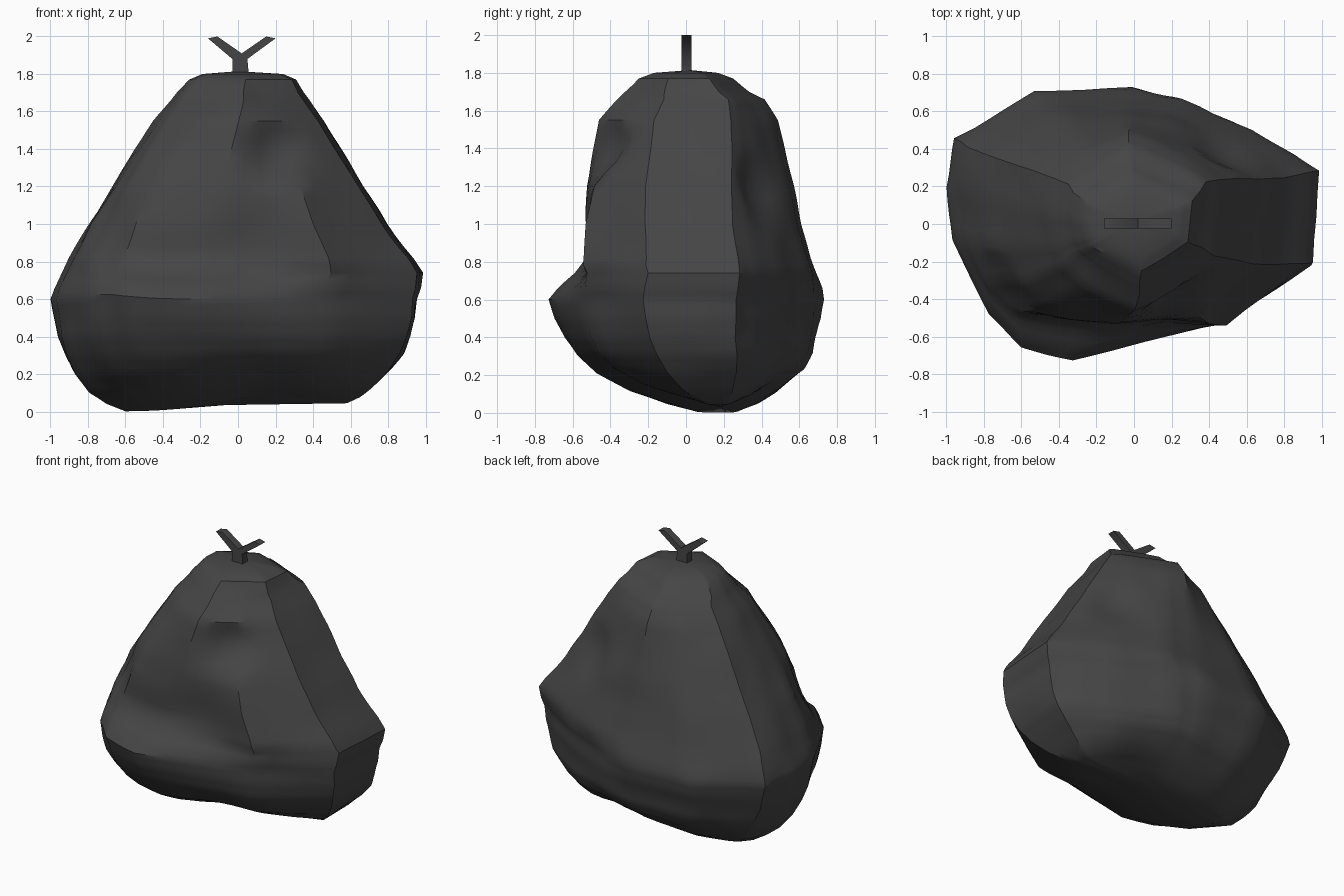
import bpy, bmesh, math
from mathutils import Vector, noise

if "Cube" in bpy.data.objects:
    bpy.data.objects.remove(bpy.data.objects["Cube"])

# Horizontal outlines at the belly, the waist and the gathered top (matching corners)
BELLY = [(.98, .27), (.83, .37), (.6, .5), (.2, .7), (0, .73), (-.53, .71), (-.85, .52), (-.96, .46),
         (-1, .2), (-.97, -.08), (-.78, -.48), (-.6, -.65), (-.32, -.72), (.45, -.53), (.95, -.22)]
WAIST = [(.8, .24), (.7, .32), (.5, .44), (.2, .58), (0, .6), (-.42, .58), (-.7, .42), (-.78, .36),
         (-.8, .15), (-.78, -.12), (-.7, -.33), (-.55, -.47), (-.12, -.54), (.4, -.53), (.77, -.22)]
TOP = [(.4, .2), (.36, .23), (.25, .29), (.1, .37), (-.02, .42), (-.2, .31), (-.3, .23), (-.35, .19),
       (-.36, 0), (-.34, -.15), (-.31, -.22), (-.2, -.31), (.04, -.45), (.2, -.33), (.37, -.18)]

# Height, left, right, front, back extents of the sack
EXTENT = [(0, -.6, .58, .02, .31), (.04, -.7, .65, -.13, .41), (.1, -.79, .72, -.29, .51),
          (.2, -.87, .81, -.47, .62), (.3, -.92, .88, -.58, .67), (.4, -.96, .92, -.65, .69),
          (.5, -.98, .95, -.7, .72), (.6, -1, .96, -.73, .73),
          (.66, -.98, .98, -.68, .72), (.74, -.94, .99, -.59, .69), (.82, -.9, .94, -.55, .66),
          (1, -.8, .8, -.54, .61), (1.2, -.67, .67, -.53, .57), (1.4, -.55, .55, -.49, .53),
          (1.55, -.45, .46, -.46, .49), (1.66, -.36, .38, -.36, .42), (1.7, -.33, .35, -.32, .34),
          (1.77, -.26, .31, -.25, .25), (1.8, -.19, .24, -.17, .17)]

# Hollows between folds: centre, radii in x, y, z, inward push
DENTS = [((.1, -.53, .86), (.3, .3, .3), (0, .03, 0)),
         ((.22, -.45, 1.38), (.19, .3, .19), (0, .07, 0)),
         ((-.72, -.35, 1), (.18, .25, .25), (.02, .03, 0)),
         ((.5, .42, 1.2), (.2, .2, .25), (-.02, -.03, 0)),
         ((.3, .68, .55), (.4, .2, .2), (0, -.02, 0))]


def mix(a, b, t):
    return [p + (q - p) * t for p, q in zip(a, b)]


def outline(z):
    if z < .6:
        # the underside rounds off towards an oval
        ovals = []
        for x, y in BELLY:
            a = math.atan2(y / .72, x)
            ovals.append((.98 * math.cos(a), .72 * math.sin(a)))
        pair, t = (BELLY, ovals), .8 * (1 - z / .6)
    elif z < .8:
        pair, t = (BELLY, WAIST), (z - .6) / .2
    else:
        pair, t = (WAIST, TOP), min(1, max(0, (z - 1) / .65))
    return [mix(a, b, t) for a, b in zip(*pair)]


def ring(row, split=4):
    z, x0, x1, y0, y1 = row
    pts = outline(z)
    xs, ys = zip(*pts)
    out = []
    for i, p in enumerate(pts):
        for k in range(split):
            x, y = mix(p, pts[(i + 1) % len(pts)], k / split)
            out.append(Vector((x0 + (x1 - x0) * (x - min(xs)) / (max(xs) - min(xs)),
                               y0 + (y1 - y0) * (y - min(ys)) / (max(ys) - min(ys)), z)))
    return out


def crumple(p):
    q = p.copy()
    for c, r, push in DENTS:
        d = math.sqrt(sum(((p[i] - c[i]) / r[i]) ** 2 for i in range(3)))
        if d < 1:
            q += Vector(push) * min(1, 1.6 * (1 - d))
    # fine wrinkles, and a base resting on two lobes
    if .1 < p.z < 1.75:
        out = Vector((p.x, p.y, 0)).normalized()
        q += out * (.014 * noise.noise(p * 4) - .002)
    low = max(0, 1 - p.z / .4)
    q.z += low * (.06 * math.exp(-((p.x - .1) / .35) ** 2) + .035 * min(1, max(0, p.x * 3 + .3)))
    # the pouch at the front left has a slightly raised rim
    q.z += .03 * math.exp(-((p.x + .68) / .22) ** 2 - ((p.y + .5) / .25) ** 2 - ((p.z - .64) / .12) ** 2)
    return q


def finish(bm, name, mat, angle):
    bmesh.ops.recalc_face_normals(bm, faces=bm.faces)
    me = bpy.data.meshes.new(name)
    bm.to_mesh(me)
    bm.free()
    ob = bpy.data.objects.new(name, me)
    bpy.context.collection.objects.link(ob)
    me.materials.append(mat)
    bpy.ops.object.select_all(action='DESELECT')
    ob.select_set(True)
    bpy.context.view_layer.objects.active = ob
    bpy.ops.object.shade_smooth_by_angle(angle=math.radians(angle))


dark = bpy.data.materials.new("dark_plastic")
dark.diffuse_color = (.06, .06, .06, 1)
dark.use_nodes = True
dark.node_tree.nodes["Principled BSDF"].inputs["Base Color"].default_value = dark.diffuse_color

# Sack body lofted through the rings
bm = bmesh.new()
rows = []
for a, b in zip(EXTENT, EXTENT[1:]):
    n = 3 if b[0] - a[0] > .09 else 2
    rows += [mix(a, b, k / n) for k in range(n)]
rows.append(EXTENT[-1])
loops = [[bm.verts.new(crumple(p)) for p in ring(r)] for r in rows]
for lo, hi in zip(loops, loops[1:]):
    for i in range(len(lo)):
        j = (i + 1) % len(lo)
        bm.faces.new((lo[i], lo[j], hi[j], hi[i]))
# close the base and the slightly domed top
for end, rise in ((loops[0], 0), (loops[-1], .015)):
    mid = bm.verts.new(sum((v.co for v in end), Vector((0, 0, 0))) / len(end) + Vector((0, 0, rise)))
    for i in range(len(end)):
        bm.faces.new((end[i], end[(i + 1) % len(end)], mid))
finish(bm, "sack_body", dark, 32)

# Forked tie on top: flat profile given thickness
TIE = [(-.03, 1.77), (.06, 1.77), (.05, 1.88), (.2, 1.99), (.15, 2), (.02, 1.91), (-.11, 2), (-.16, 1.99), (-.03, 1.88)]
bm = bmesh.new()
face = bm.faces.new([bm.verts.new((x, -.025, z)) for x, z in TIE])
ext = bmesh.ops.extrude_face_region(bm, geom=[face])
moved = [v for v in ext["geom"] if isinstance(v, bmesh.types.BMVert)]
bmesh.ops.translate(bm, vec=(0, .055, 0), verts=moved)
finish(bm, "forked_tie", dark, 60)
